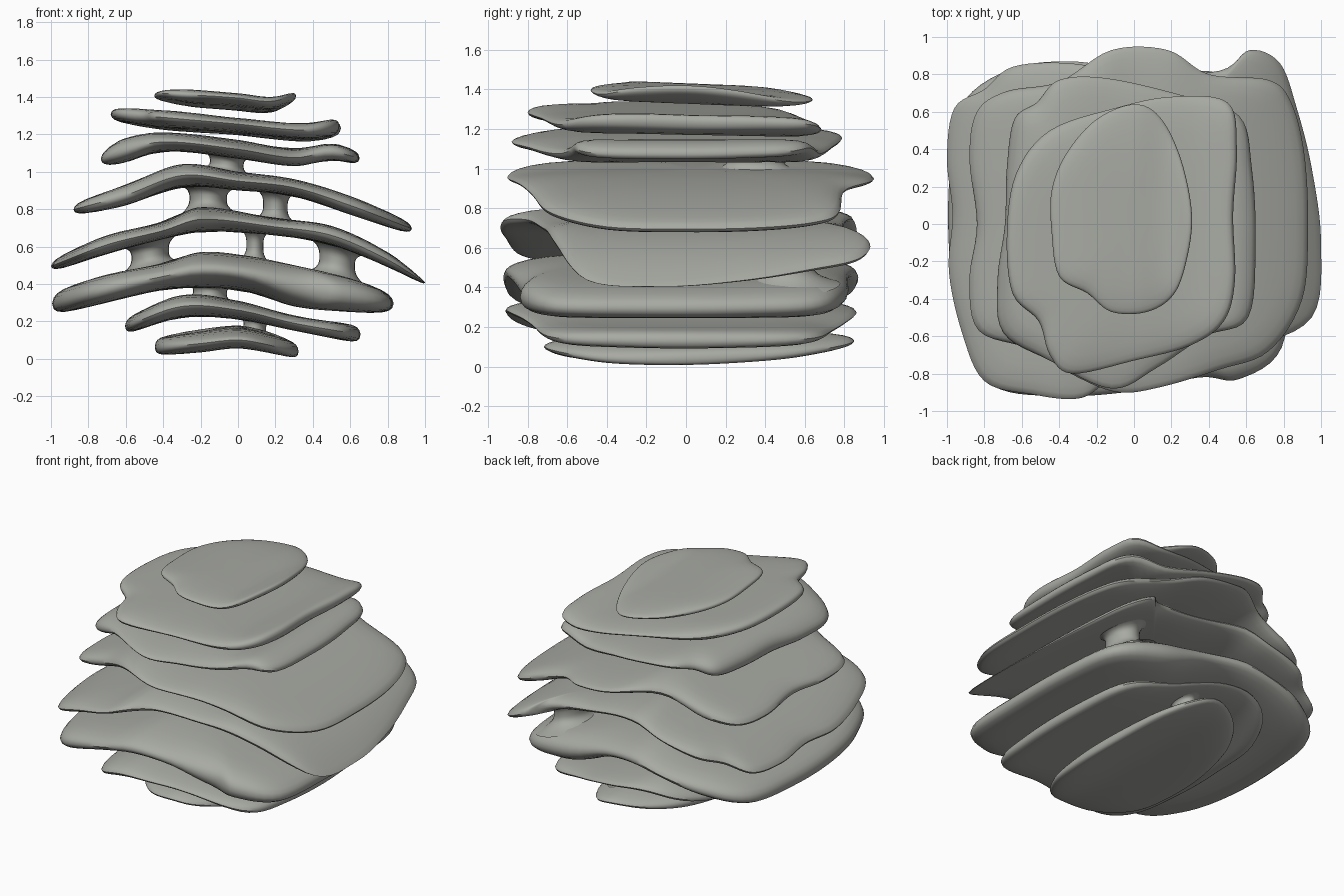
import bpy, bmesh, math
from mathutils import Vector

old = bpy.data.objects.get("Cube")
if old:
    bpy.data.objects.remove(old, do_unlink=True)

stone = bpy.data.materials.new("grey_stone")
stone.use_nodes = True
colour = (0.39, 0.40, 0.365, 1.0)
stone.diffuse_color = colour
shader = next(n for n in stone.node_tree.nodes if n.type == 'BSDF_PRINCIPLED')
shader.inputs["Base Color"].default_value = colour
shader.inputs["Roughness"].default_value = 0.8

RINGS = (0.2, 0.4, 0.6, 0.75, 0.86, 0.93, 0.97, 0.99)
ridges = {}


def finish(name, bm):
    """Turn a bmesh into a smooth stone object."""
    bmesh.ops.recalc_face_normals(bm, faces=bm.faces)
    mesh = bpy.data.meshes.new(name)
    bm.to_mesh(mesh)
    bm.free()
    mesh.materials.append(stone)
    obj = bpy.data.objects.new(name, mesh)
    bpy.context.collection.objects.link(obj)
    bpy.ops.object.select_all(action='DESELECT')
    bpy.context.view_layer.objects.active = obj
    obj.select_set(True)
    bpy.ops.object.shade_smooth_by_angle(angle=math.radians(50))


def closed_curve(points, steps=6):
    """Smooth closed loop through outline points given in hundredths."""
    pts = [Vector(p) / 100 for p in points]
    n = len(pts)
    loop = []
    for i in range(n):
        a, b, c, d = (pts[(i + k) % n] for k in (-1, 0, 1, 2))
        for s in range(steps):
            t = s / steps
            loop.append(b + t * 0.5 * ((c - a) + t * ((2 * a - 5 * b + 4 * c - d)
                        + t * (3 * b - a - 3 * c + d))))
    return loop


def height(ridge, x, column):
    """Smoothly interpolate the top (1) or bottom (2) height of a ridge."""
    x = max(ridge[0][0], min(ridge[-1][0], x * 100))
    last = len(ridge) - 1

    def slope(k):
        lo, hi = ridge[max(k - 1, 0)], ridge[min(k + 1, last)]
        return (hi[column] - lo[column]) / (hi[0] - lo[0])

    i = max(k for k in range(last) if ridge[k][0] <= x)
    p, q = ridge[i], ridge[i + 1]
    w = q[0] - p[0]
    t = (x - p[0]) / w
    ease = t * t * (3 - 2 * t)
    value = (p[column] * (1 - ease) + q[column] * ease
             + w * t * (1 - t) * ((1 - t) * slope(i) - t * slope(i + 1)))
    return value / 100


def add_slab(name, outline, ridge, tilt=0.0):
    """Bent slab: plan outline, rows of x, top and bottom for its arch, tilt along y."""
    ridges[name] = ridge
    loop = closed_curve(outline)
    n = len(loop)
    centre = sum(loop, Vector((0, 0))) / n
    bm = bmesh.new()

    def vert(p, side, fullness):
        top, low = height(ridge, p.x, 1), height(ridge, p.x, 2)
        z = (top + low) / 2 + side * fullness * (top - low) / 2
        return bm.verts.new((p.x, p.y, z + tilt * p.y))

    def ring(t, side):
        row = []
        for p in loop:
            arm = p - centre
            # blunt at the sides, tapering to a thin lip at front and back
            blunt = 4 + 22 * abs(arm.normalized().x) ** 2
            row.append(vert(centre + arm * t, side, math.sqrt(1 - t ** blunt)))
        return row

    rows = [ring(t, 1) for t in RINGS] + [ring(1, 0)] + [ring(t, -1) for t in reversed(RINGS)]
    for a, b in zip(rows, rows[1:]):
        for i in range(n):
            j = (i + 1) % n
            bm.faces.new((a[i], a[j], b[j], b[i]))
    for side, row in ((1, rows[0]), (-1, rows[-1])):
        hub = vert(centre, side, 1)
        for i in range(n):
            bm.faces.new((hub, row[i], row[(i + 1) % n]))
    finish(name, bm)


def add_pillar(name, lower, upper, x, y, radius, stretch=1.6):
    """Waisted neck that joins two neighbouring slabs."""
    bm = bmesh.new()
    sides, levels = 24, 14
    rows = []
    for k in range(levels + 1):
        t = k / levels
        r = radius * (1 + 1.1 * abs(2 * t - 1) ** 3)
        row = []
        for i in range(sides):
            a = math.tau * i / sides
            px, py = x + r * math.cos(a), y + r * stretch * math.sin(a)
            base = height(ridges[lower], px, 1) - 0.03
            roof = height(ridges[upper], px, 2) + 0.03
            row.append(bm.verts.new((px, py, base + (roof - base) * t)))
        rows.append(row)
    for a, b in zip(rows, rows[1:]):
        for i in range(sides):
            j = (i + 1) % sides
            bm.faces.new((a[i], a[j], b[j], b[i]))
    finish(name, bm)


# Slabs from the ground up
add_slab("foot_slab",
         [(-44, -20), (-38, -48), (-18, -68), (8, -70), (26, -48), (32, -15), (31, 25),
          (25, 60), (8, 84), (-15, 78), (-34, 55), (-43, 20)],
         [(-44, 11, 2), (-20, 15, 4), (0, 17, 6), (15, 14, 4), (32, 8, 0)], tilt=0.02)
add_slab("lower_slab",
         [(-60, -25), (-56, -65), (-42, -88), (-15, -90), (20, -78), (55, -66), (64, -30),
          (65, 20), (58, 62), (30, 75), (-5, 86), (-40, 78), (-57, 50), (-60, 10)],
         [(-60, 22, 13), (-30, 34, 22), (0, 31, 21), (30, 23, 15), (65, 18, 8)])
add_slab("thick_slab",
         [(-98, -25), (-91, -60), (-76, -86), (-45, -92), (-5, -90), (35, -82), (56, -83),
          (79, -66), (83, -20), (82, 30), (74, 68), (45, 81), (5, 82), (-35, 87),
          (-68, 82), (-93, 62), (-99, 20)],
         [(-99, 36, 23), (-70, 45, 30), (-40, 51, 37), (-20, 57, 38), (5, 55, 36),
          (30, 50, 28), (60, 43, 25), (83, 35, 24)])
add_slab("wide_slab",
         [(-99, -25), (-92, -58), (-80, -84), (-55, -91), (-28, -93), (-8, -80), (25, -72),
          (60, -66), (95, -50), (100, -10), (95, 30), (87, 62), (78, 86), (62, 93),
          (46, 82), (5, 80), (-35, 86), (-65, 84), (-80, 72), (-96, 62), (-100, 35), (-97, 5)],
         [(-100, 53, 46), (-70, 66, 56), (-40, 73, 64), (-20, 81, 68), (20, 75, 66),
          (50, 71, 61), (80, 57, 49), (100, 42, 39)])
add_slab("arched_slab",
         [(-84, 0), (-88, -30), (-83, -57), (-55, -67), (-30, -82), (-8, -90), (15, -87),
          (45, -78), (72, -68), (90, -40), (93, 0), (91, 38), (84, 65), (72, 77),
          (40, 80), (18, 93), (-12, 93), (-40, 76), (-68, 71), (-84, 60), (-88, 35)],
         [(-89, 83, 76), (-60, 93, 82), (-30, 104, 92), (0, 100, 90), (30, 96, 87),
          (60, 87, 77), (93, 73, 66)])
add_slab("upper_slab",
         [(-69, 0), (-73, -30), (-70, -58), (-45, -73), (-12, -88), (12, -77), (38, -60),
          (61, -50), (65, -10), (63, 30), (56, 58), (25, 69), (-15, 78), (-40, 77),
          (-52, 65), (-64, 56), (-68, 30)],
         [(-74, 111, 102), (-60, 118, 105), (-40, 121, 111), (0, 117, 107), (30, 112, 103),
          (50, 115, 106), (66, 111, 103)])
add_slab("shoulder_slab",
         [(-68, -5), (-65, -37), (-51, -52), (-45, -70), (-33, -80), (0, -73), (30, -65),
          (48, -52), (54, -30), (53, 5), (55, 40), (50, 65), (20, 68), (-10, 62),
          (-45, 50), (-63, 27)],
         [(-67, 134, 127), (-40, 132, 123), (0, 128, 120), (35, 125, 117), (55, 129, 119)],
         tilt=-0.02)
add_slab("cap_slab",
         [(-44, -5), (-40, -28), (-25, -37), (-12, -47), (7, -47), (21, -38), (28, -20),
          (31, 5), (25, 35), (14, 57), (0, 64), (-20, 56), (-36, 38), (-44, 18)],
         [(-44, 143, 139), (-25, 143, 136), (0, 141, 134), (18, 139, 133), (31, 143, 138)],
         tilt=-0.04)

# Necks between the slabs
add_pillar("foot_neck", "foot_slab", "lower_slab", 0.09, 0.60, 0.06, 1.5)
add_pillar("lower_neck", "lower_slab", "thick_slab", -0.15, 0.2, 0.09)
add_pillar("left_neck", "thick_slab", "wide_slab", 0.53, 0.52, 0.095, 1.3)
add_pillar("middle_neck", "thick_slab", "wide_slab", 0.09, 0.3, 0.045)
add_pillar("right_neck", "thick_slab", "wide_slab", -0.47, 0.3, 0.10)
add_pillar("left_upper_neck", "wide_slab", "arched_slab", 0.20, 0.42, 0.065)
add_pillar("right_upper_neck", "wide_slab", "arched_slab", -0.16, 0.3, 0.10)
add_pillar("top_neck", "arched_slab", "upper_slab", -0.06, 0.35, 0.09)
